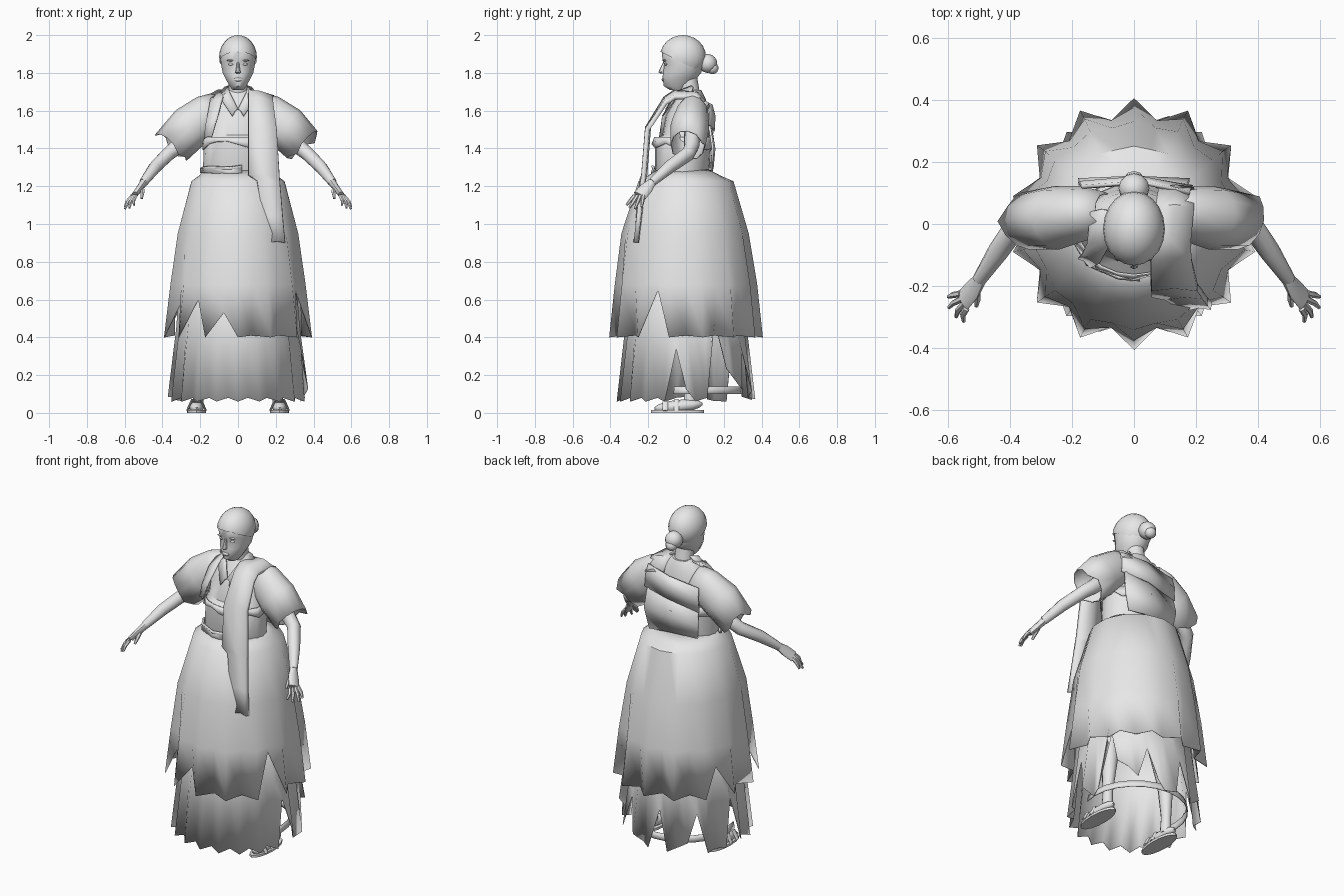
import bpy, bmesh, math, random
from mathutils import Vector, Matrix

random.seed(4)
if "Cube" in bpy.data.objects:
    bpy.data.objects.remove(bpy.data.objects["Cube"], do_unlink=True)

grey = bpy.data.materials.new("plain_grey")
grey.use_nodes = True
grey.diffuse_color = (0.8, 0.8, 0.8, 1)
grey.node_tree.nodes["Principled BSDF"].inputs["Base Color"].default_value = (0.8, 0.8, 0.8, 1)


def finish(name, bm, thick=0, angle=40):
    """Turn a bmesh into a smooth shaded object, thickened if it is a sheet."""
    bmesh.ops.recalc_face_normals(bm, faces=bm.faces)
    me = bpy.data.meshes.new(name)
    bm.to_mesh(me)
    bm.free()
    me.materials.append(grey)
    me.shade_smooth()
    me.set_sharp_from_angle(angle=math.radians(angle))
    ob = bpy.data.objects.new(name, me)
    bpy.context.collection.objects.link(ob)
    if thick:
        mod = ob.modifiers.new("thickness", 'SOLIDIFY')
        mod.thickness = thick
        mod.offset = 0
    return ob


def bridge(bm, rows, closed=True):
    """Join equal rows of vertices with quads."""
    for a, b in zip(rows, rows[1:]):
        n = len(a)
        for i in range(n if closed else n - 1):
            j = (i + 1) % n
            bm.faces.new((a[i], a[j], b[j], b[i]))


def tube(name, pts, n=12, upright=False, cap=True, thick=0, ragged=0):
    """Elliptical rings (x, y, z, depth radius, width radius) along a path."""
    bm = bmesh.new()
    pos = [Vector(p[:3]) for p in pts]
    rows = []
    for k, p in enumerate(pts):
        t = pos[min(k + 1, len(pos) - 1)] - pos[max(k - 1, 0)]
        t = Vector((0, 0, 1)) if upright else t.normalized()
        u = Vector((0, 1, 0))
        u = (u - t * u.dot(t)).normalized()
        v = t.cross(u)
        rows.append([bm.verts.new(pos[k] + u * p[3] * math.cos(a) + v * p[4] * math.sin(a))
                     for a in (2 * math.pi * i / n for i in range(n))])
    for vert in rows[-1]:
        vert.co += t * random.uniform(-ragged, ragged)
    bridge(bm, rows)
    if cap:
        bm.faces.new(rows[0])
        bm.faces.new(rows[-1])
    return finish(name, bm, thick)


def pleated(name, rows, teeth, lift, thick=0.004):
    """Star shaped cloth: rows of (z, width, depth, y, pleat); lift raises hem points."""
    bm = bmesh.new()
    rings = []
    for k, (z, rx, ry, cy, pleat) in enumerate(rows):
        ring = []
        for i in range(2 * teeth):
            a = math.pi * i / teeth - math.pi / 2
            f = 1 - pleat * (i % 2)
            dz = lift(i, a) if k == len(rows) - 1 else 0
            ring.append(bm.verts.new((rx * f * math.cos(a), cy + ry * f * math.sin(a), z + dz)))
        rings.append(ring)
    bridge(bm, rings)
    return finish(name, bm, thick, 50)


def ribbon(name, pairs, thick=0.012, fold=0.008):
    """Flat cloth strip given by its two edges, with a soft middle fold."""
    bm = bmesh.new()
    rows = []
    for a, b in pairs:
        a, b = Vector(a), Vector(b)
        rows.append([bm.verts.new(p) for p in (a, a.lerp(b, 0.5) + Vector((0, fold, fold)), b)])
    bridge(bm, rows, False)
    return finish(name, bm, thick)


def ball(name, at, size, tilt=0, n=14, cut=None):
    """Ellipsoid, optionally cut open below a plane."""
    bm = bmesh.new()
    bmesh.ops.create_uvsphere(bm, u_segments=n, v_segments=n // 2 + 2, radius=1)
    m = Matrix.Translation(at) @ Matrix.Rotation(tilt, 4, 'X') @ Matrix.Diagonal((*size, 1))
    bm.transform(m)
    if cut:
        bmesh.ops.bisect_plane(bm, geom=bm.verts[:] + bm.edges[:] + bm.faces[:],
                               plane_co=cut[0], plane_no=cut[1], clear_inner=True)
    return finish(name, bm)


# Head: face rings are (z, front, back, half width)
face = [(1.71, -.085, -.01, .03), (1.73, -.118, .03, .045), (1.775, -.124, .06, .07),
        (1.8, -.122, .08, .082), (1.845, -.116, .09, .091), (1.865, -.124, .092, .093),
        (1.91, -.128, .095, .093), (1.96, -.09, .07, .07)]
tube("face", [(0, (f + b) / 2, z, (b - f) / 2, w) for z, f, b, w in face], 18, upright=True)
ball("hair", (0, -.016, 1.885), (.1, .122, .115), n=20, cut=((0, -.13, 1.91), (0, .5, 1)))
ball("hair_bun", (0, .115, 1.85), (.05, .05, .05), 0.3, 12)
ball("bun_knot", (0, .14, 1.825), (.035, .032, .032), 0, 10)
tube("nose", [(0, -.112, 1.86, .008, .006), (0, -.126, 1.82, .013, .01),
              (0, -.131, 1.804, .015, .015), (0, -.124, 1.796, .01, .01)], 8, upright=True)
ball("lips", (0, -.121, 1.765), (.024, .008, .01), 0, 10)
tube("neck", [(0, .03, 1.62, .06, .07), (0, .025, 1.68, .05, .053), (0, .005, 1.77, .055, .05)])

# Torso and bodice
tube("torso", [(0, -.015, 1.24, .13, .18), (0, -.02, 1.3, .145, .185), (0, -.015, 1.44, .15, .18),
               (0, 0, 1.47, .125, .175), (0, .005, 1.58, .11, .165), (0, .025, 1.66, .08, .13),
               (0, .03, 1.71, .05, .06)], 20, upright=True)
ribbon("waist_tie", [((-.195, -.05, 1.3), (-.195, -.05, 1.27)), ((-.15, -.13, 1.305), (-.15, -.13, 1.27)),
                     ((-.05, -.175, 1.3), (-.05, -.175, 1.26)), ((.02, -.18, 1.31), (.02, -.18, 1.27))])
pleated("bodice_ruffle", [(1.46, .18, .15, -.015, 0), (1.42, .195, .165, -.015, .05)], 10,
        lift=lambda i, a: random.uniform(-.03, .02), thick=.006)
for s, side in ((1, "left"), (-1, "right")):
    ribbon(side + "_collar", [((s * .05, .03, 1.73), (s * .09, .03, 1.7)),
                              ((s * .045, -.05, 1.7), (s * .09, -.06, 1.66)),
                              ((0, -.105, 1.61), (s * .03, -.125, 1.57))], .008)

# Shawl: right front drape and back panels
ribbon("shawl_front_drape", [((-.07, .04, 1.71), (-.14, .04, 1.69)), ((-.08, -.07, 1.67), (-.15, -.06, 1.63)),
                             ((-.11, -.125, 1.56), (-.17, -.1, 1.53)), ((-.14, -.14, 1.46), (-.18, -.11, 1.45))], .008)
ribbon("shawl_back_band", [((.18, .1, 1.65), (.19, .12, 1.52)), ((.02, .135, 1.63), (.02, .148, 1.5)),
                           ((-.17, .12, 1.6), (-.18, .13, 1.46))])
ribbon("shawl_back_flap", [((.17, .125, 1.52), (-.17, .12, 1.5)), ((.18, .142, 1.4), (-.18, .142, 1.38)),
                           ((.15, .135, 1.28), (-.17, .13, 1.3))])

# Scarf over the left shoulder, standing off the chest and hanging to a narrow tail
ribbon("scarf", [((.08, .11, 1.62), (.19, .11, 1.6)), ((.07, .05, 1.69), (.19, .05, 1.67)),
                 ((.055, -.06, 1.7), (.18, -.06, 1.67)), ((.055, -.11, 1.665), (.185, -.11, 1.64)),
                 ((.055, -.205, 1.51), (.205, -.205, 1.5)), ((.055, -.225, 1.26), (.22, -.225, 1.25)),
                 ((.1, -.235, 1.23), (.222, -.23, 1.22)), ((.13, -.255, 1.04), (.237, -.25, 1.04)),
                 ((.165, -.27, .9), (.25, -.265, .9))], .025)

# Overskirt with a few torn openings in a level hem
tears = {5: .25, 19: .16, 23: .18, 25: .2, 27: .13}
pleated("overskirt", [(1.29, .165, .13, -.015, 0), (1.255, .205, .19, -.01, 0), (1.225, .25, .25, 0, .02),
                      (.95, .325, .335, -.005, .04), (.68, .365, .375, 0, .09), (.4, .4, .405, 0, .16)],
        14, lift=lambda i, a: tears.get(i, .01 * (i % 2)))


# Underskirt: whole in front, broad strips with narrow gaps at the sides and back
def strips(i, a):
    if math.sin(a) < -.2:
        return .02 * (i % 2) - .01
    open_side = .12 if .4 < a < .9 else 0
    return open_side + (random.uniform(.18, .3) if i % 4 == 1 else random.uniform(-.01, .06))


pleated("underskirt", [(.8, .3, .3, 0, .03), (.45, .325, .32, 0, .06), (.07, .37, .365, 0, .09)],
        20, lift=strips)

# Half hoop inside the back of the underskirt
arc = [math.radians(-15 + 15 * k) for k in range(15)]
ribbon("hoop", [((.29 * math.cos(a), .01 + .29 * math.sin(a), .1),
                 (.285 * math.cos(a), .01 + .285 * math.sin(a), .14)) for a in arc], .004, 0)

for s, side in ((1, "left"), (-1, "right")):
    # Wide sleeve with an open ragged cuff
    tube(side + "_sleeve", [(s * .09, .04, 1.61, .06, .09), (s * .16, .035, 1.58, .085, .105),
                            (s * .25, .02, 1.515, .1, .115), (s * .35, .01, 1.41, .09, .105)],
         12, cap=False, thick=.006, ragged=.02)
    # Arm
    tube(side + "_arm", [(s * .14, .04, 1.58, .05, .05), (s * .32, .03, 1.41, .04, .042),
                         (s * .37, .01, 1.37, .038, .038), (s * .44, -.09, 1.3, .034, .034),
                         (s * .5, -.18, 1.22, .022, .024)], 10)
    # Hand and fingers
    tube(side + "_palm", [(s * .495, -.175, 1.225, .02, .022), (s * .52, -.21, 1.19, .036, .018),
                          (s * .55, -.245, 1.15, .038, .016)], 10)
    tips = [(.6, -.235, 1.09), (.598, -.27, 1.08), (.575, -.3, 1.085), (.55, -.315, 1.1)]
    for k, (x, y, z) in enumerate(tips):
        bx, by, bz = .56 - .006 * k, -.225 - .016 * k, 1.15
        tube(f"{side}_finger_{k + 1}", [(s * bx, by, bz, .011, .011),
                                        (s * (bx + x + .014) / 2, (by + y) / 2, (bz + z) / 2, .01, .01),
                                        (s * x, y, z, .006, .006)], 6)
    tube(side + "_thumb", [(s * .51, -.2, 1.2, .014, .014), (s * .505, -.24, 1.17, .011, .011),
                           (s * .51, -.265, 1.135, .007, .007)], 6)
    # Eye and brow
    ball(side + "_eye", (s * .036, -.106, 1.846), (.015, .008, .007), 0, 8)
    ball(side + "_brow", (s * .038, -.112, 1.866), (.022, .009, .005), 0, 8)
    # Leg, foot and sandal
    tube(side + "_leg", [(s * .21, .02, .04, .035, .03), (s * .21, .025, .14, .03, .028),
                         (s * .2, .03, .35, .048, .045), (s * .17, 0, .55, .05, .05),
                         (s * .1, 0, 1.0, .08, .08)], 10)
    ball(side + "_foot", (s * .22, -.04, .035), (.042, .13, .034), 0.1)
    tube(side + "_sandal_sole", [(s * .22, -.045, 0, .14, .05), (s * .22, -.045, .014, .14, .05)],
         16, upright=True)
    for k, y in enumerate((-.11, -.05)):
        h = .06 + .01 * k
        tube(f"{side}_sandal_strap_{k + 1}", [(s * .17, y, .012, .014, .005), (s * .195, y, h, .014, .005),
                                              (s * .245, y, h, .014, .005), (s * .27, y, .012, .014, .005)], 8)
